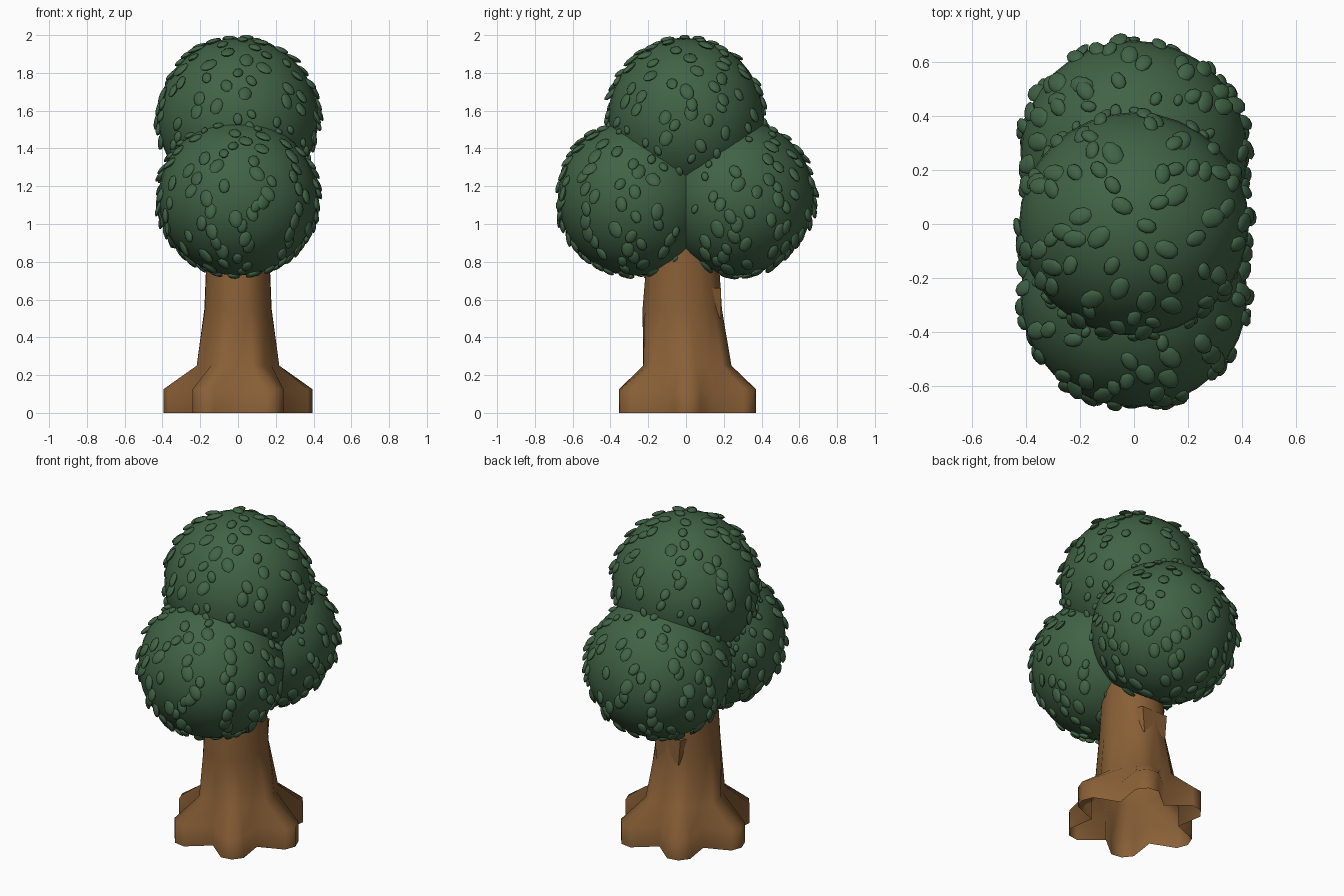
import bpy, bmesh, math, random
from mathutils import Vector, Matrix

if "Cube" in bpy.data.objects:
    bpy.data.objects.remove(bpy.data.objects["Cube"])

random.seed(4)


def material(name, rgb):
    m = bpy.data.materials.new(name)
    m.diffuse_color = (*rgb, 1)
    m.use_nodes = True
    m.node_tree.nodes["Principled BSDF"].inputs["Base Color"].default_value = m.diffuse_color
    return m


green = material("leaf_green", (0.052, 0.125, 0.06))
brown = material("bark_brown", (0.25, 0.115, 0.037))


def finish(name, bm, mat, angle):
    me = bpy.data.meshes.new(name)
    bm.to_mesh(me)
    bm.free()
    ob = bpy.data.objects.new(name, me)
    bpy.context.collection.objects.link(ob)
    me.materials.append(mat)
    bpy.ops.object.select_all(action='DESELECT')
    ob.select_set(True)
    bpy.context.view_layer.objects.active = ob
    bpy.ops.object.shade_smooth_by_angle(angle=math.radians(angle))
    return ob


# Trunk: open-bottomed shell with six root lobes
# ring: z, y centre, (tip, shoulder, valley, shoulder) radii, y stretch
rings = [
    (0.00, 0.008, (0.395, 0.375, 0.25, 0.375), 1.03),
    (0.125, 0.008, (0.395, 0.375, 0.25, 0.375), 1.03),
    (0.25, 0.007, (0.215, 0.222, 0.205, 0.222), 1.12),
    (0.55, -0.02, (0.178, 0.178, 0.178, 0.178), 1.18),
    (0.75, -0.018, (0.17, 0.17, 0.17, 0.17), 1.15),
    (1.00, -0.01, (0.165, 0.165, 0.165, 0.165), 1.1),
]
offsets = (0, 10, 30, 50)
bm = bmesh.new()
loops = []
for z, cy, radii, sy in rings:
    loop = []
    for lobe in range(6):
        for off, r in zip(offsets, radii):
            a = math.radians(lobe * 60 + off)
            loop.append(bm.verts.new((r * math.cos(a), cy + r * math.sin(a) * sy, z)))
    loops.append(loop)
for lo, hi in zip(loops, loops[1:]):
    n = len(lo)
    for i in range(n):
        j = (i + 1) % n
        bm.faces.new((lo[i], lo[j], hi[j], hi[i]))
bm.faces.new(loops[-1])
finish("trunk", bm, brown, 85)

# Flat bark patch on the back of the trunk, narrowing outwards
bm = bmesh.new()
bmesh.ops.create_cube(bm, size=1, matrix=Matrix.Translation((0.0, 0.14, 0.58))
                      @ Matrix.Diagonal((0.25, 0.09, 0.16, 1)))
for v in bm.verts:
    if v.co.y > 0.14:
        v.co.x *= 0.72
    if v.co.z < 0.55:
        v.co.x *= 0.85
finish("bark_patch", bm, brown, 30)

# Foliage: three overlapping balls (centre, radii) covered with tilted leaf pads
balls = {
    "foliage_top": (Vector((0, 0, 1.56)), Vector((0.425, 0.413, 0.425))),
    "foliage_front": (Vector((0, -0.265, 1.14)), Vector((0.42, 0.413, 0.413))),
    "foliage_back": (Vector((0, 0.265, 1.14)), Vector((0.42, 0.413, 0.413))),
}


def add_leaf(bm, p, n, size):
    down = Vector((0, 0, -1)) + n * n.z
    if down.length < 0.05:
        down = Vector((1, 0, 0))
    down = Matrix.Rotation(random.uniform(-0.6, 0.6), 3, n) @ down.normalized()
    # lower end lifts off the ball
    side = down.cross(n).normalized()
    lift = random.uniform(0.15, 0.5) * (1 - 0.7 * abs(n.z) ** 3)
    y = Matrix.Rotation(lift, 3, side) @ down
    z = side.cross(y).normalized()
    rot = Matrix((side, y, z)).transposed().to_4x4()
    shape = Matrix.Diagonal((0.034 * size, 0.048 * size, 0.014, 1))
    bmesh.ops.create_uvsphere(bm, u_segments=9, v_segments=6, radius=1,
                              matrix=Matrix.Translation(p) @ rot @ shape)


def scaled(v, s):
    return Vector((v.x * s.x, v.y * s.y, v.z * s.z))


for name, (c, rad) in balls.items():
    bm = bmesh.new()
    bmesh.ops.create_uvsphere(bm, u_segments=32, v_segments=20, radius=1,
                              matrix=Matrix.Translation(c) @ Matrix.Diagonal((*rad, 1)))
    finish(name, bm, green, 60)

    bm = bmesh.new()
    count = 165
    others = [o for k, (o, _) in balls.items() if k != name]
    for i in range(count):
        h = 1 - 2 * (i + 0.5) / count
        a = i * 2.39996 + random.uniform(-0.3, 0.3)
        s = math.sqrt(1 - h * h)
        n = Vector((s * math.cos(a), s * math.sin(a), h))
        p = c + scaled(n, rad) + n * 0.005
        gap = min((p - o).length for o in others) - 0.415
        if gap < -0.01:
            continue
        # leaves shrink towards the seams
        size = random.uniform(0.75, 1.1) * (0.65 if gap < 0.08 else 1)
        add_leaf(bm, p, n, size)
    finish(name.replace("foliage", "leaves"), bm, green, 60)
